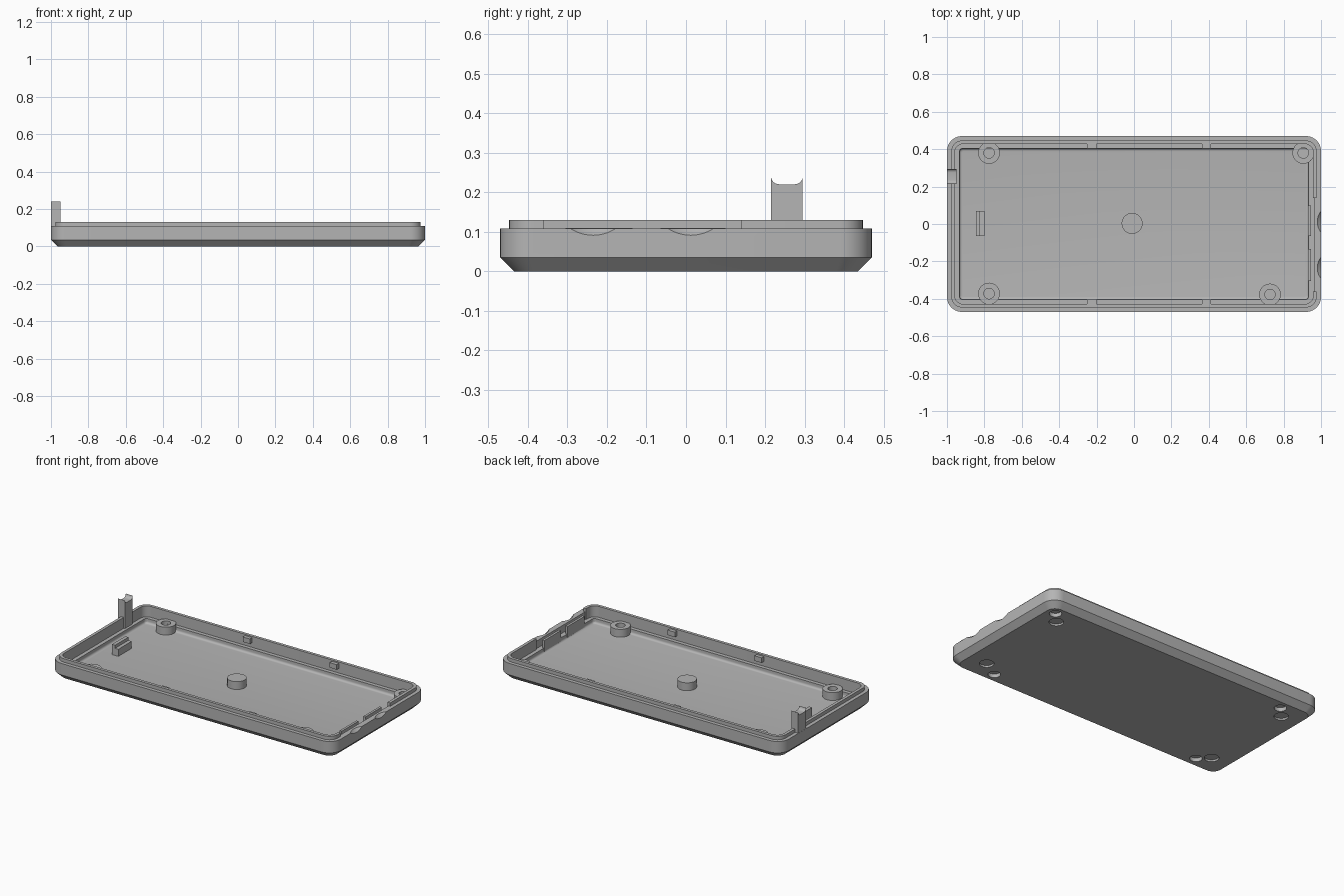
import bpy, bmesh, math
from mathutils import Matrix

cube = bpy.data.objects.get("Cube")
if cube:
    bpy.data.objects.remove(cube, do_unlink=True)

GREY = (0.46, 0.46, 0.46, 1.0)
grey = bpy.data.materials.new("matte grey plastic")
grey.use_nodes = True
grey.diffuse_color = GREY
bsdf = next(n for n in grey.node_tree.nodes if n.type == 'BSDF_PRINCIPLED')
bsdf.inputs["Base Color"].default_value = GREY
bsdf.inputs["Roughness"].default_value = 0.6


def finish(bm, name):
    bmesh.ops.recalc_face_normals(bm, faces=bm.faces[:])
    mesh = bpy.data.meshes.new(name)
    bm.to_mesh(mesh)
    bm.free()
    mesh.materials.append(grey)
    obj = bpy.data.objects.new(name, mesh)
    bpy.context.collection.objects.link(obj)
    return obj


def activate(obj):
    bpy.ops.object.select_all(action='DESELECT')
    obj.select_set(True)
    bpy.context.view_layer.objects.active = obj


def smooth(obj):
    activate(obj)
    bpy.ops.object.shade_smooth_by_angle(angle=math.radians(30))


def loft(name, rings):
    """Skin a stack of closed point rings and cap both ends."""
    bm = bmesh.new()
    loops = [[bm.verts.new(p) for p in ring] for ring in rings]
    n = len(loops[0])
    for a, b in zip(loops, loops[1:]):
        for i in range(n):
            j = (i + 1) % n
            bm.faces.new((a[i], a[j], b[j], b[i]))
    bm.faces.new(loops[0][::-1])
    bm.faces.new(loops[-1])
    return finish(bm, name)


def rounded_ring(hx, hy, r, z, steps=10):
    pts = []
    for q, (sx, sy) in enumerate([(1, 1), (-1, 1), (-1, -1), (1, -1)]):
        for i in range(steps + 1):
            a = math.pi / 2 * (q + i / steps)
            pts.append((sx * (hx - r) + r * math.cos(a),
                        sy * (hy - r) + r * math.sin(a), z))
    return pts


def lathe(name, x, y, profile, n=40):
    """Round part from (radius, z) pairs."""
    rings = [[(x + r * math.cos(math.tau * i / n), y + r * math.sin(math.tau * i / n), z)
              for i in range(n)] for r, z in profile]
    return loft(name, rings)


def box(name, x, y, z):
    bm = bmesh.new()
    bmesh.ops.create_cube(bm, size=1)
    for v in bm.verts:
        v.co = [lo + (c + 0.5) * (hi - lo) for c, (lo, hi) in zip(v.co, (x, y, z))]
    return finish(bm, name)


def cut(target, cutter):
    cutter.hide_render = True
    mod = target.modifiers.new("cut", 'BOOLEAN')
    mod.operation = 'DIFFERENCE'
    mod.solver = 'EXACT'
    mod.object = cutter
    activate(target)
    bpy.ops.object.modifier_apply(modifier=mod.name)
    bpy.data.objects.remove(cutter, do_unlink=True)


# Tray shell: chamfered base, outer wall, stepped lip, inner ledge, filleted floor
W, D = 1.0, 0.47
FLOOR, LEDGE, RIM, LIP = 0.03, 0.06, 0.108, 0.13
levels = [(0.035, 0.055, 0), (0, 0.08, 0.035), (0, 0.08, RIM), (0.023, 0.06, RIM),
          (0.023, 0.06, LIP), (0.042, 0.045, LIP), (0.042, 0.045, LEDGE),
          (0.066, 0.02, LEDGE), (0.066, 0.02, FLOOR + 0.014)]
for k in range(1, 5):
    a = math.pi / 2 * k / 4
    levels.append((0.066 + 0.014 * (1 - math.cos(a)), 0.02 - 0.008 * k / 4,
                   FLOOR + 0.014 * (1 - math.sin(a))))
shell = loft("tray_shell", [rounded_ring(W - d, D - d, r, z) for d, r, z in levels])

# Opening in the lip and thinner wall on the port side
cut(shell, box("lip_cutter", (0.94, 1.1), (-0.36, 0.14), (RIM, 0.2)))
cut(shell, box("wall_cutter", (0.945, 0.965), (-0.36, 0.14), (LEDGE, 0.2)))

# Finger scoops in the port side rim
for y in (0.012, -0.235):
    bm = bmesh.new()
    bmesh.ops.create_uvsphere(bm, u_segments=64, v_segments=32, radius=0.126,
                              matrix=Matrix.Translation((1.071, y, 0.195)))
    cut(shell, finish(bm, "scoop_cutter"))

# Screw bores and foot recesses underneath
posts = [(-0.775, 0.38), (0.905, 0.38), (-0.775, -0.372), (0.727, -0.377)]
for x, y in posts:
    cut(shell, lathe("bore_cutter", x, y, [(0.036, -0.02), (0.036, 0.024)]))
for sx in (-1, 1):
    for sy in (-1, 1):
        cut(shell, lathe("foot_cutter", sx * 0.84, sy * 0.31, [(0.042, -0.02), (0.042, 0.012)]))
smooth(shell)

# Screw posts with blind holes
for x, y in posts:
    smooth(lathe("screw_post", x, y, [(0.058, 0.026), (0.058, 0.08), (0.028, 0.08), (0.028, 0.04)]))

# Central support
smooth(lathe("centre_support", -0.01, 0.003, [(0.056, 0.026), (0.056, 0.08)]))

# Snap blocks under the lip
for x in (-0.225, 0.388):
    for s in (-1, 1):
        box("snap_block", (x - 0.025, x + 0.025), sorted((s * 0.405, s * 0.435)), (0.09, 0.122))

# Stepped clip on the floor
box("clip_tall", (-0.845, -0.823), (-0.065, 0.07), (0.026, 0.095))
box("clip_low", (-0.823, -0.80), (-0.065, 0.07), (0.026, 0.075))

# Ribs on the ledge behind the scoops
for y0, y1 in ((-0.065, 0.10), (-0.305, -0.135)):
    box("port_rib", (0.93, 0.945), (y0, y1), (0.04, 0.11))

# Upright tab with a cupped top
outline = [(0.215, 0.05), (0.295, 0.05)]
for cy, start in ((0.275, 0), (0.235, -math.pi / 2)):
    for k in range(7):
        a = start - math.pi / 2 * k / 6
        outline.append((cy + 0.02 * math.cos(a), 0.24 + 0.02 * math.sin(a)))
smooth(loft("upright_tab", [[(x, y, z) for y, z in outline] for x in (-0.999, -0.95)]))
